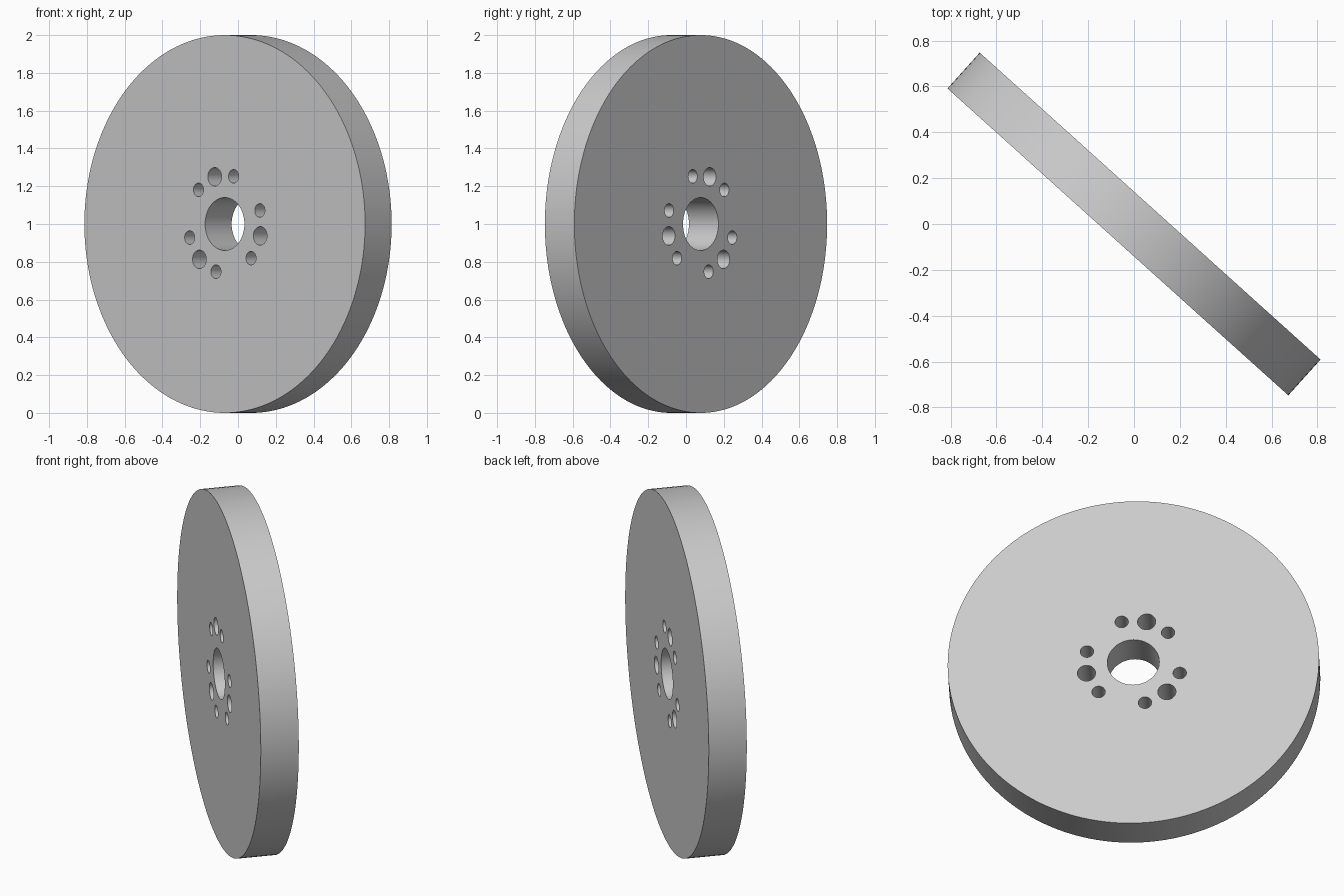
import bpy, bmesh
from math import radians, cos, sin
from mathutils import Matrix

cube = bpy.data.objects.get("Cube")
if cube:
    bpy.data.objects.remove(cube, do_unlink=True)

DISC_RADIUS, THICKNESS = 1.0, 0.21
BORE_RADIUS, RING_RADIUS = 0.14, 0.26
LARGE_HOLE, SMALL_HOLE = 0.049, 0.036
TURN = Matrix.Translation((0, 0, 1)) @ Matrix.Rotation(radians(-42), 4, "Z")


def add_cylinder(bm, radius, depth, x=0, z=0, sides=64):
    """Cylinder along the disc axis, offset within the disc plane."""
    place = TURN @ Matrix.Translation((x, 0, z)) @ Matrix.Rotation(radians(90), 4, "X")
    bmesh.ops.create_cone(bm, cap_ends=True, segments=sides, radius1=radius,
                          radius2=radius, depth=depth, matrix=place)


def make_object(name, bm):
    mesh = bpy.data.meshes.new(name)
    bm.to_mesh(mesh)
    bm.free()
    obj = bpy.data.objects.new(name, mesh)
    bpy.context.collection.objects.link(obj)
    return obj


# Disc body
bm = bmesh.new()
add_cylinder(bm, DISC_RADIUS, THICKNESS, sides=160)
disc = make_object("wheel_disc", bm)

# Centre bore and three groups of small, large, small holes
bm = bmesh.new()
add_cylinder(bm, BORE_RADIUS, THICKNESS * 2)
for group in range(3):
    for step, radius in ((-30, SMALL_HOLE), (0, LARGE_HOLE), (30, SMALL_HOLE)):
        a = radians(106 + 120 * group + step)
        add_cylinder(bm, radius, THICKNESS * 2,
                     RING_RADIUS * cos(a), RING_RADIUS * sin(a), 40)
cutter = make_object("hole_cutter", bm)
cutter.hide_render = True

# Cut the holes through
cut = disc.modifiers.new("holes", "BOOLEAN")
cut.operation = "DIFFERENCE"
cut.solver = "EXACT"
cut.object = cutter
bpy.ops.object.select_all(action="DESELECT")
disc.select_set(True)
bpy.context.view_layer.objects.active = disc
bpy.ops.object.modifier_apply(modifier=cut.name)
bpy.data.objects.remove(cutter, do_unlink=True)

# Plain grey finish with smooth round walls
grey = bpy.data.materials.new("light_grey")
grey.use_nodes = True
colour = (0.6, 0.6, 0.6, 1)
grey.diffuse_color = colour
grey.node_tree.nodes["Principled BSDF"].inputs["Base Color"].default_value = colour
disc.data.materials.clear()
disc.data.materials.append(grey)
bpy.ops.object.shade_smooth_by_angle(angle=radians(30))
